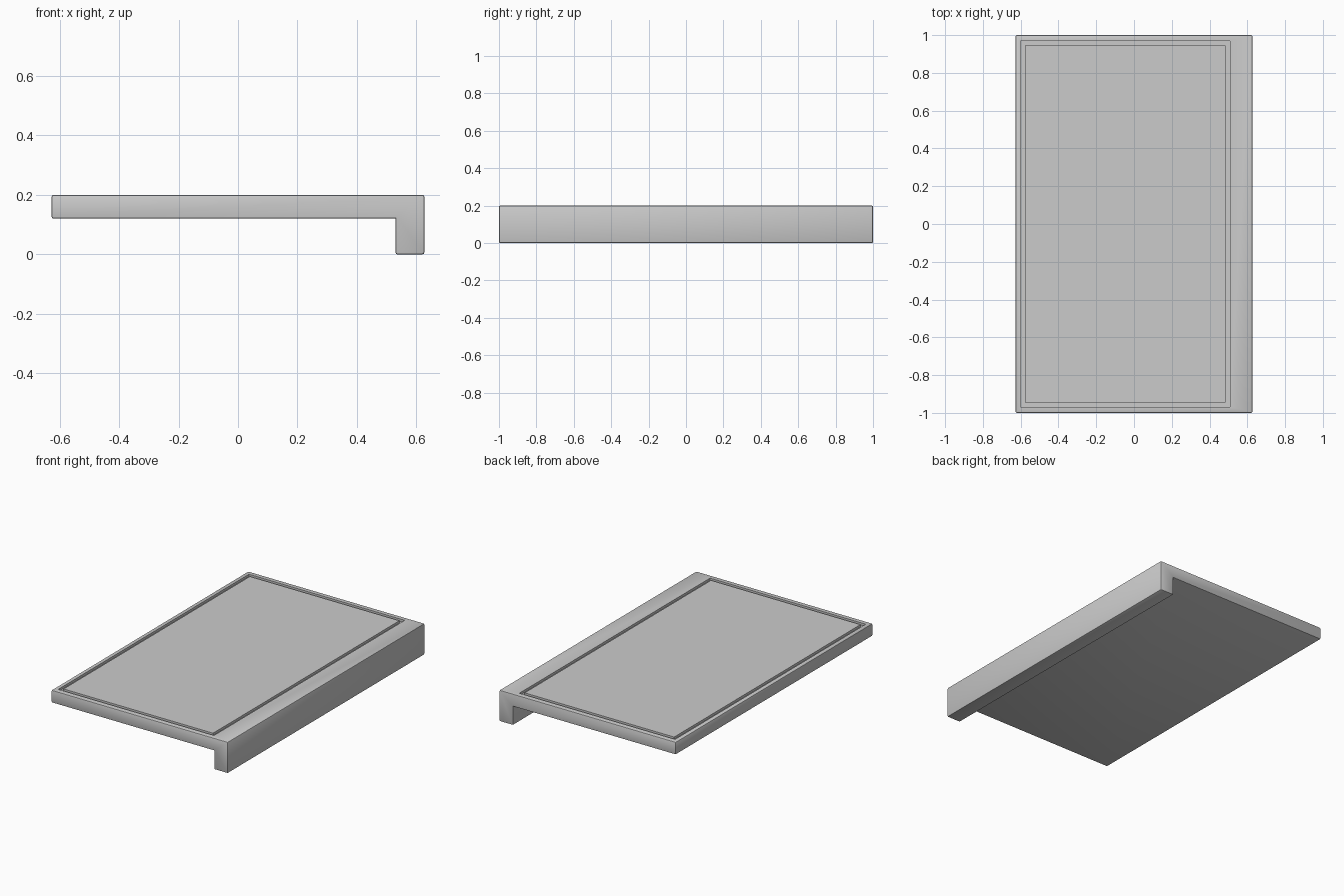
import bpy, bmesh, math

if "Cube" in bpy.data.objects:
    bpy.data.objects.remove(bpy.data.objects["Cube"])

X0, X1, TOP, UNDER, LIP = -0.627, 0.627, 0.2, 0.12, 0.53
BEVEL, DEPTH = 0.006, 0.015


def new_object(name, bm):
    bmesh.ops.recalc_face_normals(bm, faces=bm.faces)
    mesh = bpy.data.meshes.new(name)
    bm.to_mesh(mesh)
    bm.free()
    ob = bpy.data.objects.new(name, mesh)
    bpy.context.collection.objects.link(ob)
    return ob


# Board: L-shaped profile with a counter-edge lip, extruded along y
bm = bmesh.new()
profile = [(X0, UNDER), (LIP, UNDER), (LIP, 0), (X1, 0), (X1, TOP), (X0, TOP)]
face = bm.faces.new([bm.verts.new((x, -1, z)) for x, z in profile])
ext = bmesh.ops.extrude_face_region(bm, geom=[face])
bmesh.ops.translate(bm, vec=(0, 2, 0),
                    verts=[v for v in ext["geom"] if isinstance(v, bmesh.types.BMVert)])
bmesh.ops.recalc_face_normals(bm, faces=bm.faces)
# Round the outer edges, leaving the inner corner crisp
inner = [e for e in bm.edges
         if all(abs(v.co.x - LIP) < 1e-4 and abs(v.co.z - UNDER) < 1e-4 for v in e.verts)]
bmesh.ops.bevel(bm, geom=[e for e in bm.edges if e not in inner], offset=BEVEL,
                segments=2, profile=0.5, affect='EDGES', clamp_overlap=True)
board = new_object("cutting_board", bm)

# Juice groove cutter: rectangular ring
bm = bmesh.new()


def loop(x0, x1, y, z):
    return [bm.verts.new(p) for p in ((x0, -y, z), (x1, -y, z), (x1, y, z), (x0, y, z))]


rings = [loop(-0.60, 0.507, 0.968, TOP - DEPTH), loop(-0.60, 0.507, 0.968, TOP + 0.05),
         loop(-0.578, 0.485, 0.946, TOP + 0.05), loop(-0.578, 0.485, 0.946, TOP - DEPTH)]
for a, b in zip(rings, rings[1:] + rings[:1]):
    for i in range(4):
        j = (i + 1) % 4
        bm.faces.new((a[i], a[j], b[j], b[i]))
cutter = new_object("groove_cutter", bm)
cutter.hide_render = True

# Cut the groove, then remove the cutter
bpy.context.view_layer.objects.active = board
board.select_set(True)
mod = board.modifiers.new("juice_groove", 'BOOLEAN')
mod.operation, mod.solver, mod.object = 'DIFFERENCE', 'EXACT', cutter
bpy.ops.object.modifier_apply(modifier=mod.name)
bpy.data.objects.remove(cutter)
bpy.ops.object.shade_smooth_by_angle(angle=math.radians(30))
